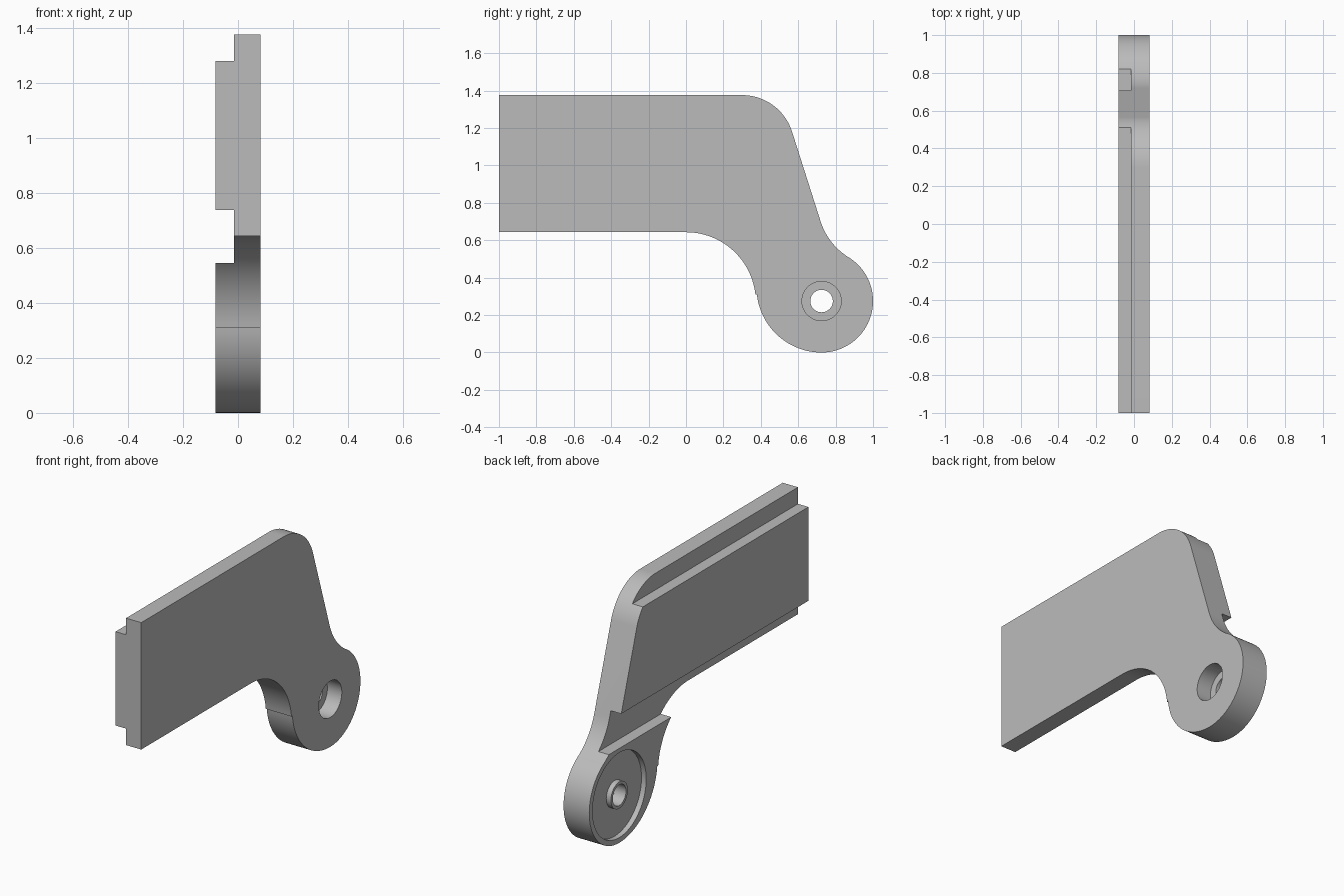
import bpy, bmesh
from math import cos, sin, radians, pi
from mathutils import Matrix, Vector

default = bpy.data.objects.get("Cube")
if default:
    bpy.data.objects.remove(default, do_unlink=True)

HALF = 0.082            # half thickness of the arm
STEP = -0.015           # depth of the stepped face
PIVOT = (0.725, 0.275)  # y, z of the pivot hole

grey = bpy.data.materials.new("plain grey")
grey.use_nodes = True
grey.diffuse_color = (0.5, 0.5, 0.5, 1)
grey.node_tree.nodes["Principled BSDF"].inputs["Base Color"].default_value = (0.5, 0.5, 0.5, 1)


def make_object(name, bm):
    bmesh.ops.recalc_face_normals(bm, faces=bm.faces[:])
    mesh = bpy.data.meshes.new(name)
    bm.to_mesh(mesh)
    bm.free()
    mesh.materials.append(grey)
    obj = bpy.data.objects.new(name, mesh)
    bpy.context.collection.objects.link(obj)
    return obj


def arc(cy, cz, r, start, end, steps=28):
    angles = [radians(start + (end - start) * i / steps) for i in range(steps + 1)]
    return [(cy + r * cos(a), cz + r * sin(a)) for a in angles]


def box(name, x0, x1, z0, z1):
    bm = bmesh.new()
    bmesh.ops.create_cube(bm, size=1)
    for v in bm.verts:
        v.co = ((x0 + x1) / 2 + v.co.x * (x1 - x0), v.co.y * 3,
                (z0 + z1) / 2 + v.co.z * (z1 - z0))
    return make_object(name, bm)


def lathe(name, profile, closed):
    """Spin (x, radius) points around the pivot axis."""
    bm = bmesh.new()
    verts = [bm.verts.new((x, PIVOT[0], PIVOT[1] + r)) for x, r in profile]
    edges = [bm.edges.new(pair) for pair in zip(verts, verts[1:])]
    if closed:
        edges.append(bm.edges.new((verts[-1], verts[0])))
    bmesh.ops.spin(bm, geom=verts + edges, cent=(0, *PIVOT), axis=(1, 0, 0),
                   angle=2 * pi, steps=64, use_duplicate=False)
    bmesh.ops.remove_doubles(bm, verts=bm.verts[:], dist=1e-5)
    return make_object(name, bm)


# Arm outline: straight bar, rounded shoulder, neck and pivot head
outline = [(-1, 0.643), (-1, 1.376)]
outline += arc(0.3, 1.096, 0.28, 90, 17.9)
outline += arc(1.055, 0.808, 0.352, 197.9, 238.2)
outline += arc(*PIVOT, 0.275, 58.2, -90, 44)
outline += arc(0.725, 0.348, 0.348, -90, -173.8)[1:]
outline += arc(0.0, 0.27, 0.373, 6.2, 90)

bm = bmesh.new()
face = bm.faces.new([bm.verts.new((-HALF, y, z)) for y, z in outline])
side = bmesh.ops.extrude_face_region(bm, geom=[face])["geom"]
bmesh.ops.translate(bm, vec=(2 * HALF, 0, 0),
                    verts=[g for g in side if isinstance(g, bmesh.types.BMVert)])
arm = make_object("pivot_arm", bm)

# Stepped rebates, stepped pivot bore, and ring recess that leaves a central boss
cutters = [
    box("top_rebate_cutter", -0.3, STEP, 1.28, 1.6),
    box("middle_slot_cutter", -0.3, STEP, 0.545, 0.738),
    lathe("bore_cutter", [(0.2, 0), (0.2, 0.105), (-0.01, 0.105),
                          (-0.01, 0.06), (-0.2, 0.06), (-0.2, 0)], False),
    lathe("recess_cutter", [(-0.2, 0.077), (-0.2, 0.245),
                            (-0.052, 0.245), (-0.052, 0.077)], True),
]

bpy.ops.object.select_all(action="DESELECT")
arm.select_set(True)
bpy.context.view_layer.objects.active = arm
for cutter in cutters:
    cutter.hide_render = True
    mod = arm.modifiers.new(cutter.name, "BOOLEAN")
    mod.operation = "DIFFERENCE"
    mod.solver = "EXACT"
    mod.object = cutter
    bpy.ops.object.modifier_apply(modifier=mod.name)
    bpy.data.objects.remove(cutter, do_unlink=True)

bpy.ops.object.shade_smooth_by_angle(angle=radians(30))
